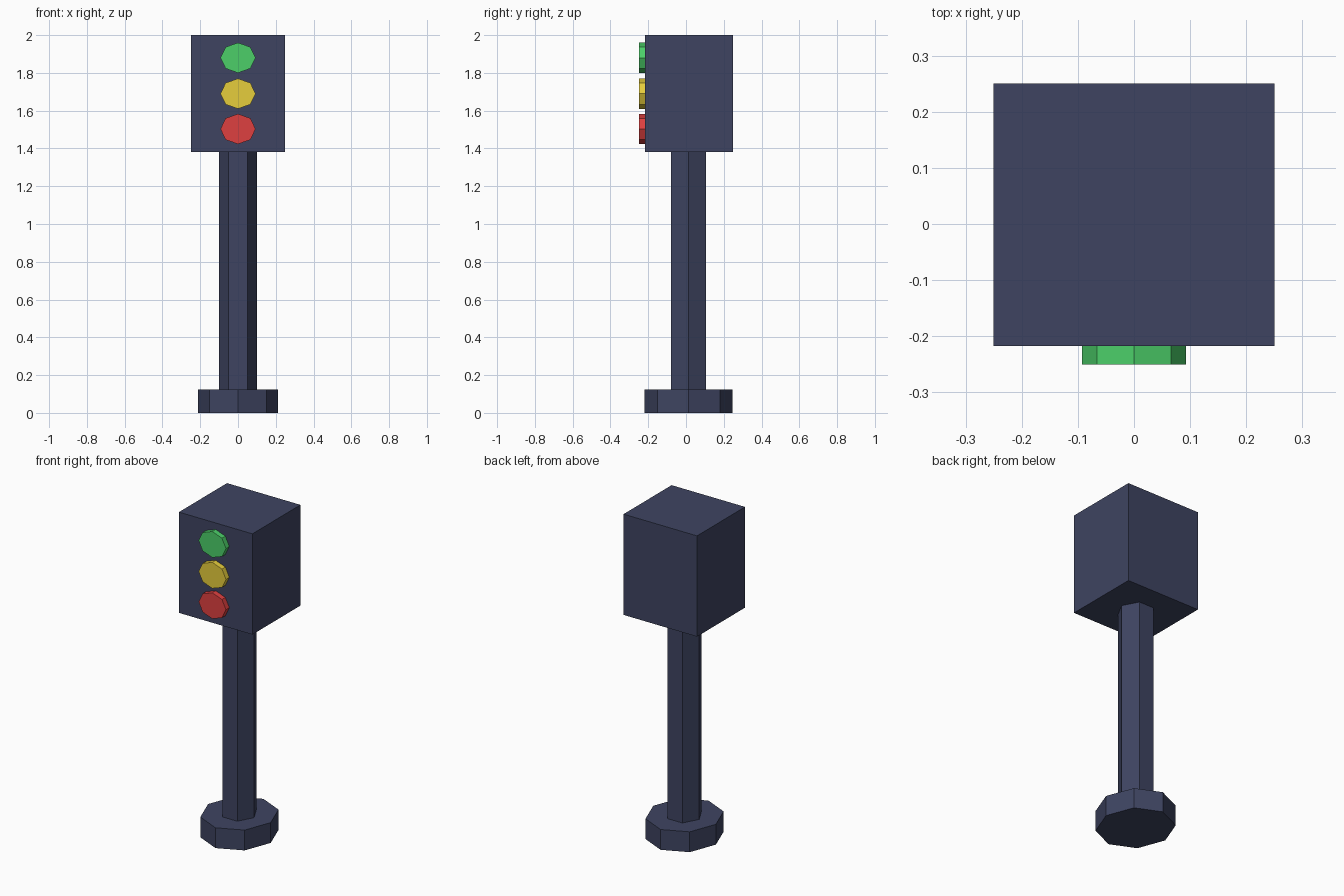
import bpy
import bmesh
import math
from mathutils import Matrix, Vector

cube = bpy.data.objects.get("Cube")
if cube:
    bpy.data.objects.remove(cube, do_unlink=True)


def material(name, srgb):
    """Flat material from an sRGB colour, stored as linear values."""
    linear = [((c / 255 + 0.055) / 1.055) ** 2.4 for c in srgb]
    mat = bpy.data.materials.new(name)
    mat.use_nodes = True
    mat.diffuse_color = (*linear, 1)
    bsdf = mat.node_tree.nodes["Principled BSDF"]
    bsdf.inputs["Base Color"].default_value = (*linear, 1)
    return mat


def add_object(name, bm, mat):
    mesh = bpy.data.meshes.new(name)
    bm.to_mesh(mesh)
    bm.free()
    mesh.materials.append(mat)
    obj = bpy.data.objects.new(name, mesh)
    bpy.context.collection.objects.link(obj)


def box(name, low, high, mat):
    low, high = Vector(low), Vector(high)
    bm = bmesh.new()
    bmesh.ops.create_cube(bm, size=1)
    bmesh.ops.scale(bm, vec=high - low, verts=bm.verts)
    bmesh.ops.translate(bm, vec=(low + high) / 2, verts=bm.verts)
    add_object(name, bm, mat)


def prism(name, sides, radii, depth, centre, mat, tilt=0):
    """Low-poly cylinder with a corner on +x, tilted about x."""
    bm = bmesh.new()
    bmesh.ops.create_cone(bm, cap_ends=True, segments=sides,
                          radius1=1, radius2=1, depth=depth)
    # Turn the first corner onto the x axis whatever the starting angle
    corner = bm.verts[:][0].co
    turn = Matrix.Rotation(-math.atan2(corner.y, corner.x), 4, "Z")
    scale = Matrix.Diagonal((*radii, 1, 1))
    bm.transform(Matrix.Translation(centre) @ Matrix.Rotation(tilt, 4, "X")
                 @ scale @ turn)
    add_object(name, bm, mat)


navy = material("dark slate blue", (62, 68, 97))
green = material("signal green", (76, 207, 105))
yellow = material("signal yellow", (230, 205, 60))
red = material("signal red", (222, 64, 64))

# Base, pole and signal housing
prism("base", 8, (0.213, 0.233), 0.125, (0, 0.014, 0.0625), navy)
prism("pole", 6, (0.1, 0.107), 1.265, (0, 0.014, 0.7525), navy)
box("signal_housing", (-0.25, -0.217, 1.38), (0.25, 0.25, 2), navy)

# Lamps, protruding from the front of the housing
for name, z, mat in (("green_lamp", 1.88, green),
                     ("yellow_lamp", 1.69, yellow),
                     ("red_lamp", 1.503, red)):
    prism(name, 8, (0.093, 0.08), 0.033, (0, -0.2335, z), mat, math.pi / 2)
